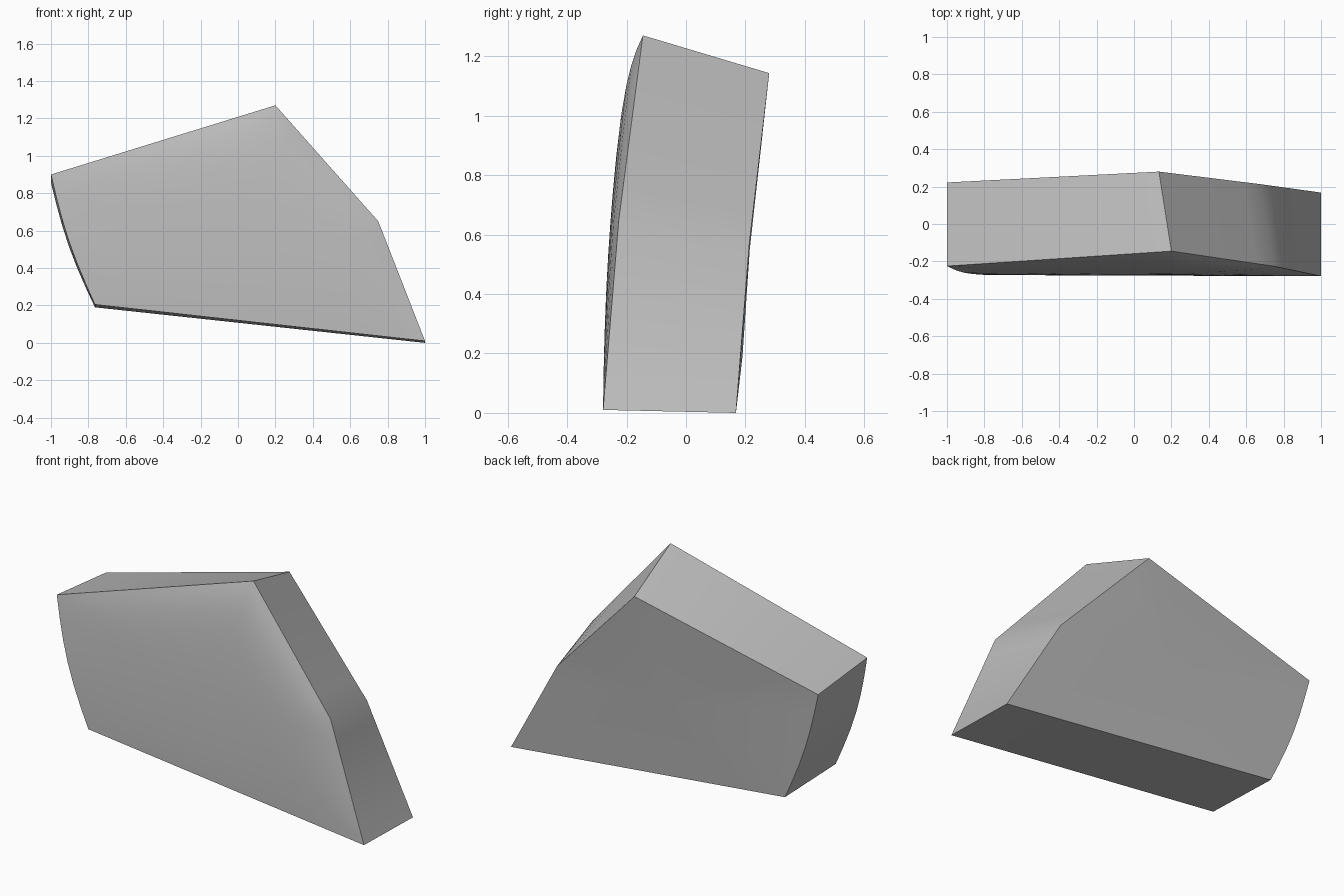
import bpy
import bmesh
import math
from mathutils import Vector

old = bpy.data.objects.get("Cube")
if old:
    bpy.data.objects.remove(old, do_unlink=True)

STEPS = 6  # segments along each rim edge

# Corners run from upper left, over the peak, to lower left
FRONT = [(-1, -.225, .9), (.2, -.145, 1.27), (.75, -.226, .65),
         (1, -.279, .01), (-.765, -.273, .205)]
BACK = [(-1, .222, .857), (.133, .28, 1.143), (.675, .213, .57),
        (1, .168, 0), (-.765, .19, .19)]


def front_curve(z):
    """Depth of the gently domed front face."""
    return -.278 + .058 * z * z


def make_rim(corners, bulge):
    """Subdivide the outline; the last edge (left side) bows outward."""
    rim = []
    for i, corner in enumerate(corners):
        a, b = Vector(corner), Vector(corners[(i + 1) % len(corners)])
        for s in range(STEPS):
            p = a.lerp(b, s / STEPS)
            if i == len(corners) - 1:
                p += Vector(bulge) * math.sin(math.pi * s / STEPS)
            rim.append(p)
    return rim


def bridge(bm, outer, inner):
    n = len(outer)
    for i in range(n):
        j = (i + 1) % n
        bm.faces.new((outer[i], outer[j], inner[j], inner[i]))


def fan(bm, ring, centre):
    for i in range(len(ring)):
        bm.faces.new((ring[i], ring[(i + 1) % len(ring)], centre))


bm = bmesh.new()
front_pts = make_rim(FRONT, (-.022, -.012, -.007))
back_pts = make_rim(BACK, (-.022, 0, -.007))
front_rim = [bm.verts.new(p) for p in front_pts]
back_rim = [bm.verts.new(p) for p in back_pts]

# Side walls
bridge(bm, front_rim, back_rim)

# Domed front, in rings shrinking to the middle
middle = sum(front_pts, Vector()) / len(front_pts)
ring = front_rim
for t in (.93, .85, .75, .6, .4, .2):
    inner = []
    for p in front_pts:
        q = middle.lerp(p, t)
        q.y = front_curve(q.z) + (p.y - front_curve(p.z)) * t ** 6
        inner.append(bm.verts.new(q))
    bridge(bm, ring, inner)
    ring = inner
middle.y = front_curve(middle.z)
fan(bm, ring, bm.verts.new(middle))

# Nearly flat back
fan(bm, back_rim, bm.verts.new(sum(back_pts, Vector()) / len(back_pts)))

bmesh.ops.recalc_face_normals(bm, faces=bm.faces)
mesh = bpy.data.meshes.new("stone_fragment")
bm.to_mesh(mesh)
bm.free()
stone = bpy.data.objects.new("stone_fragment", mesh)
bpy.context.collection.objects.link(stone)

# Plain grey stone
grey = bpy.data.materials.new("stone_grey")
grey.use_nodes = True
colour = (.5, .5, .5, 1)
grey.diffuse_color = colour
grey.node_tree.nodes["Principled BSDF"].inputs["Base Color"].default_value = colour
mesh.materials.append(grey)

bpy.ops.object.select_all(action='DESELECT')
stone.select_set(True)
bpy.context.view_layer.objects.active = stone
bpy.ops.object.shade_smooth_by_angle(angle=math.radians(30))
